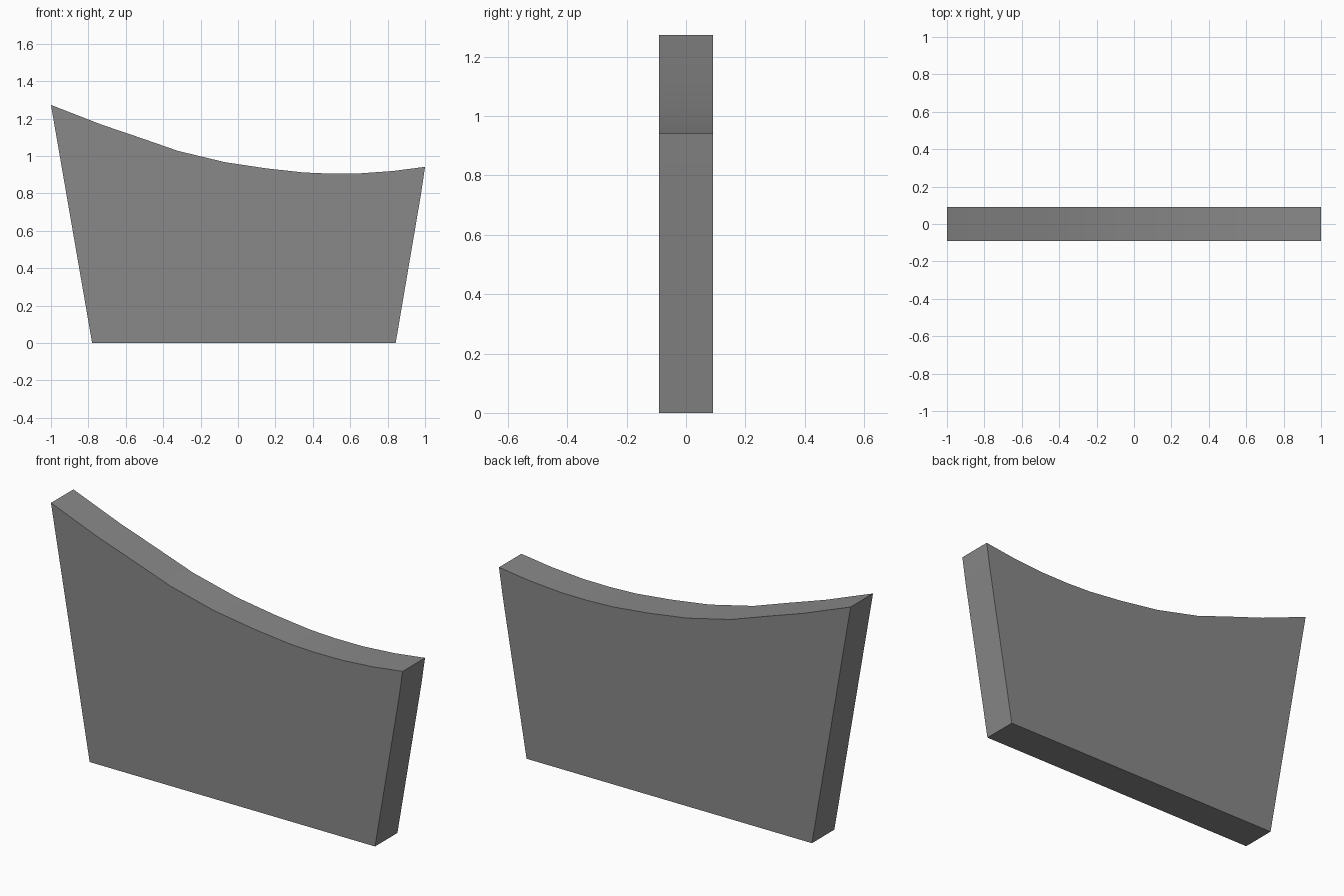
import bpy, bmesh, math

if "Cube" in bpy.data.objects:
    bpy.data.objects.remove(bpy.data.objects["Cube"])

HALF_THICKNESS = 0.091

# Front outline (x, z): flat base, flared sides, sagging top edge
outline = [
    (-0.78, 0), (0.843, 0), (0.979, 0.80), (1.0, 0.942),
    (0.83, 0.92), (0.65, 0.907), (0.49, 0.906), (0.35, 0.912),
    (0.15, 0.934), (-0.07, 0.967), (-0.32, 1.027), (-0.53, 1.10),
    (-0.73, 1.168), (-1.0, 1.273),
]

# Panel: extrude the outline through its thickness
bm = bmesh.new()
front = bm.faces.new([bm.verts.new((x, -HALF_THICKNESS, z)) for x, z in outline])
extruded = bmesh.ops.extrude_face_region(bm, geom=[front], use_keep_orig=True)
back_verts = [g for g in extruded["geom"] if isinstance(g, bmesh.types.BMVert)]
bmesh.ops.translate(bm, verts=back_verts, vec=(0, 2 * HALF_THICKNESS, 0))
bmesh.ops.recalc_face_normals(bm, faces=bm.faces)

mesh = bpy.data.meshes.new("curved_panel")
bm.to_mesh(mesh)
bm.free()
panel = bpy.data.objects.new("curved_panel", mesh)
bpy.context.collection.objects.link(panel)

# Dark grey finish
dark = bpy.data.materials.new("dark_grey")
dark.diffuse_color = (0.25, 0.25, 0.25, 1)
dark.use_nodes = True
dark.node_tree.nodes["Principled BSDF"].inputs["Base Color"].default_value = dark.diffuse_color
mesh.materials.append(dark)

# Smooth the curved top, keep the corners crisp
bpy.context.view_layer.objects.active = panel
panel.select_set(True)
bpy.ops.object.shade_smooth_by_angle(angle=math.radians(30))
